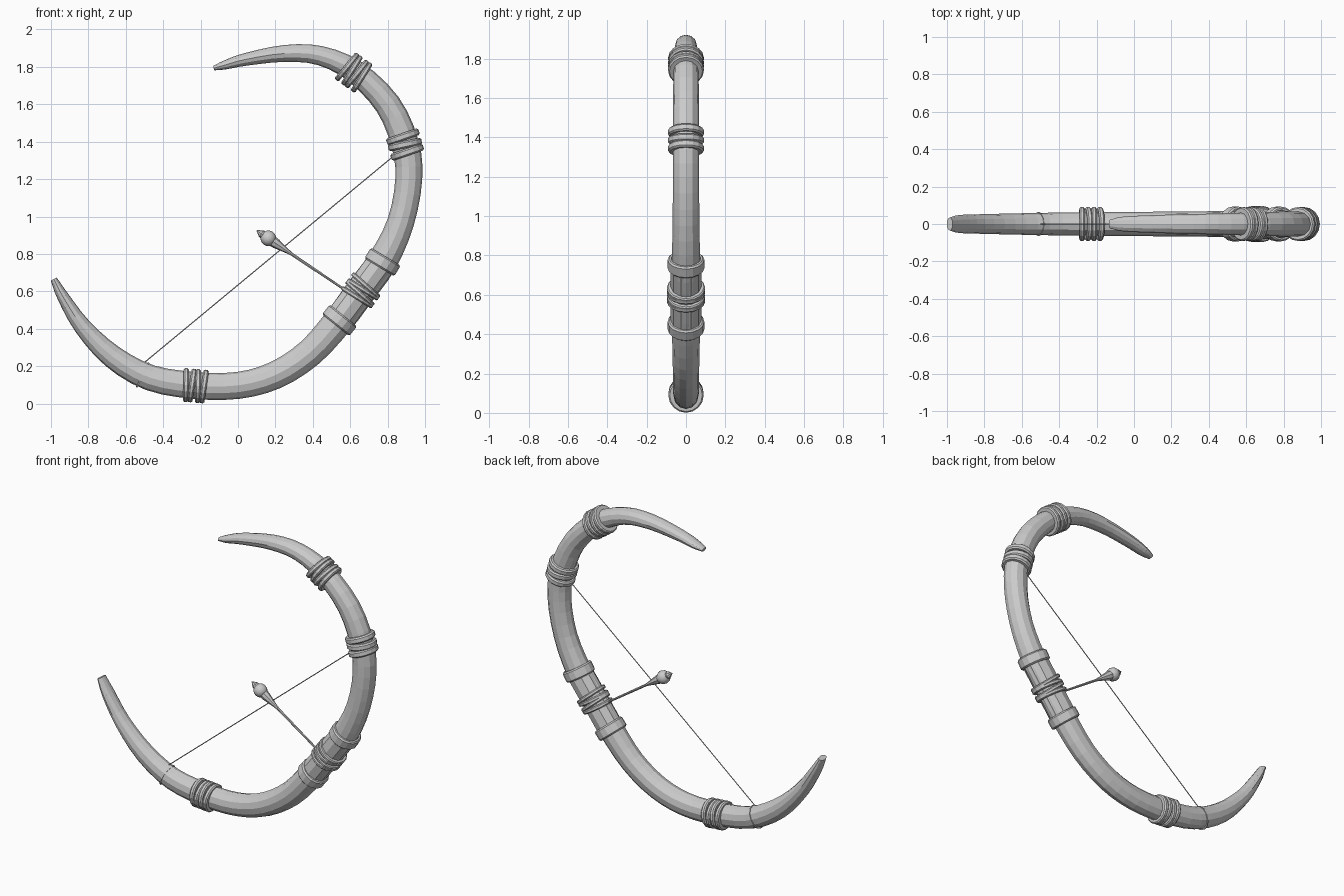
import bpy, bmesh, math
from mathutils import Vector

if "Cube" in bpy.data.objects:
    bpy.data.objects.remove(bpy.data.objects["Cube"])

# Centreline of the bow: x, z, in-plane radius, sideways (y) radius
PATH = [(-0.985, 0.665, .018, .035), (-0.935, 0.57, .032, .048), (-0.83, 0.41, .047, .052),
        (-0.67, 0.25, .062, .056), (-0.47, 0.138, .069, .060), (-0.23, 0.097, .072, .063),
        (0.0, 0.097, .072, .065), (0.2, 0.152, .074, .066), (0.385, 0.272, .076, .068),
        (0.54, 0.445, .080, .072), (0.655, 0.60, .082, .074), (0.775, 0.765, .080, .072),
        (0.87, 0.97, .072, .068), (0.913, 1.20, .072, .067), (0.893, 1.39, .074, .067),
        (0.80, 1.60, .070, .066), (0.625, 1.775, .062, .062), (0.44, 1.86, .052, .056),
        (0.25, 1.872, .045, .052), (0.04, 1.84, .034, .045), (-0.07, 1.81, .024, .038),
        (-0.13, 1.793, .012, .022)]


def smooth_path(points, steps=3):
    """Catmull-Rom through the control points."""
    p = [Vector(q) for q in points]
    p = [2 * p[0] - p[1]] + p + [2 * p[-1] - p[-2]]
    out = []
    for i in range(1, len(p) - 2):
        a, b, c, d = p[i - 1:i + 3]
        for k in range(steps):
            t = k / steps
            out.append(.5 * (2 * b + (c - a) * t + (2 * a - 5 * b + 4 * c - d) * t * t
                             + (3 * b - a - 3 * c + d) * t ** 3))
    return out + [p[-2]]


def loft(name, sections, sides, closed=False, turn=0.0):
    """Skin elliptical sections: (centre, axis, in-plane radius, y radius)."""
    bm = bmesh.new()
    loops = []
    for c, axis, ra, rb in sections:
        n = Vector((axis.z, 0, -axis.x)).normalized()
        loops.append([bm.verts.new(c + n * ra * math.cos(a) + Vector((0, 1, 0)) * rb * math.sin(a))
                      for a in (2 * math.pi * k / sides + turn for k in range(sides))])
    pairs = list(zip(loops, loops[1:] + loops[:1])) if closed else list(zip(loops, loops[1:]))
    for l0, l1 in pairs:
        for k in range(sides):
            j = (k + 1) % sides
            bm.faces.new((l0[k], l0[j], l1[j], l1[k]))
    if not closed:
        bm.faces.new(loops[0])
        bm.faces.new(loops[-1])
    bmesh.ops.recalc_face_normals(bm, faces=bm.faces)
    mesh = bpy.data.meshes.new(name)
    bm.to_mesh(mesh)
    bm.free()
    ob = bpy.data.objects.new(name, mesh)
    bpy.context.collection.objects.link(ob)
    return ob


def lathe(name, start, axis, profile, sides=10):
    """Round solid along an axis from (distance, radius) pairs."""
    return loft(name, [(start + axis * d, axis, r, r) for d, r in profile], sides)


path = smooth_path(PATH)
centres = [Vector((p[0], 0, p[1])) for p in path]
tangents = [(centres[min(i + 1, len(path) - 1)] - centres[max(i - 1, 0)]).normalized()
            for i in range(len(path))]

# Bow body: one curved horn-like limb
loft("bow_limb", [(c, t, p[2], p[3]) for c, t, p in zip(centres, tangents, path)], 12)


def frame_near(x, z):
    i = min(range(len(path)), key=lambda k: (centres[k] - Vector((x, 0, z))).length)
    return Vector((x, 0, z)), tangents[i]


def band(name, x, z, offset, width, inner, outer, tilt=0.0, sides=16):
    """Hollow ring with chamfered edges around the limb."""
    c, t = frame_near(x, z)
    axis = Vector((t.x * math.cos(tilt) - t.z * math.sin(tilt), 0,
                   t.x * math.sin(tilt) + t.z * math.cos(tilt)))
    c = c + t * offset
    h, b = width / 2, min(width * .25, .008)
    prof = [(-h, inner), (-h, outer - b), (-h + b, outer), (h - b, outer), (h, outer - b), (h, inner)]
    return loft(name, [(c + axis * d, axis, r, r) for d, r in prof], sides, closed=True)


# Wrapped ring groups on the limbs
for name, x, z, inner, outer, count in (("lower_ring", -0.23, 0.095, .060, .090, 4),
                                        ("upper_ring", 0.893, 1.385, .060, .091, 3),
                                        ("top_ring", 0.622, 1.772, .052, .091, 4)):
    pitch = .128 / count
    for k in range(count):
        band(f"{name}_{k + 1}", x, z, (k - (count - 1) / 2) * pitch, pitch * .9, inner, outer,
             tilt=.06 * (-1) ** k)

# Grip: sleeve, two wide collars, central cord wrap
c, t = frame_near(0.655, 0.60)
loft("grip_sleeve", [(c + t * d, t, .082, .079) for d in (-.2, .2)], 10, turn=math.pi / 10)
band("lower_collar", 0.543, 0.445, 0, .066, .075, .093)
band("upper_collar", 0.773, 0.757, 0, .066, .075, .093)
for k in range(4):
    band(f"grip_wrap_{k + 1}", 0.66, 0.60, (k - 1.5) * .026, .024, .07, .097, tilt=.08 * (-1) ** k)

# Bow string with a small tie crossing the lower limb
s0, s1 = Vector((-0.50, 0, 0.22)), Vector((0.84, 0, 1.33))
d = (s1 - s0).normalized()
lathe("bow_string", s0, d, [(0, .003), ((s1 - s0).length, .003)], 6)
c, t = frame_near(-0.51, 0.153)
loft("string_tie", [(c - t * .004, t, .066, .056), (c - t * .004, t, .074, .064),
                    (c + t * .004, t, .074, .064), (c + t * .004, t, .066, .056)], 12, closed=True)

# Arrow: shaft flaring into a cone, ball and pointed tip
tip, tail = Vector((0.10, 0, 0.925)), Vector((0.62, 0, 0.575))
ax = (tail - tip).normalized()
lathe("arrow_shaft", tip, ax, [(.09, .030), (.125, .027), (.20, .012), (.23, .008),
                               ((tail - tip).length, .006)], 8)
lathe("arrow_ball", tip, ax, [(.075 + .042 * -math.cos(a), max(.042 * math.sin(a), .002))
                              for a in (math.pi * k / 8 for k in range(9))], 12)
lathe("arrow_tip", tip, ax, [(0, .002), (.03, .022), (.055, .020)], 8)

# Smooth the small round parts
for ob in list(bpy.context.collection.objects):
    ob.select_set(ob.name.startswith(("arrow_ball", "bow_string")))
    if ob.select_get():
        bpy.context.view_layer.objects.active = ob
bpy.ops.object.shade_smooth_by_angle()
